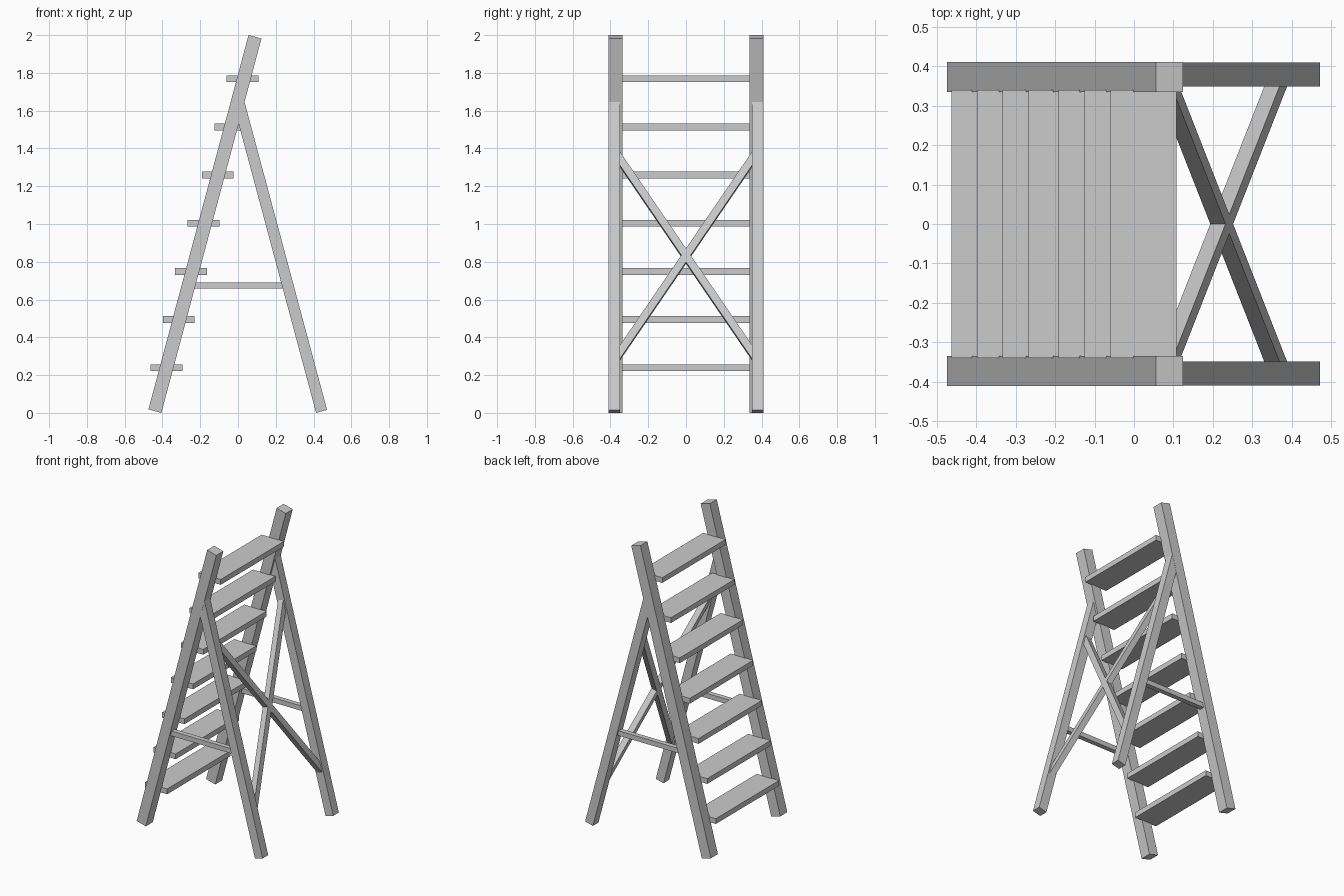
import bpy, bmesh
from math import radians, sin, cos, tan
from mathutils import Vector, Matrix

if "Cube" in bpy.data.objects:
    bpy.data.objects.remove(bpy.data.objects["Cube"])

TILT = radians(15)


def beam(name, p, q, width, depth, normal=(0, 1, 0), mirror=True):
    """Box from p to q; depth runs along normal, width across it."""
    p, q, n = Vector(p), Vector(q), Vector(normal).normalized()
    axis = (q - p).normalized()
    side = n.cross(axis)
    frame = Matrix((side, n, axis)).transposed().to_4x4()
    size = Matrix.Diagonal((width, depth, (q - p).length, 1))
    bm = bmesh.new()
    bmesh.ops.create_cube(bm, size=1, matrix=Matrix.Translation((p + q) / 2) @ frame @ size)
    mesh = bpy.data.meshes.new(name)
    bm.to_mesh(mesh)
    bm.free()
    obj = bpy.data.objects.new(name, mesh)
    bpy.context.collection.objects.link(obj)
    if mirror:
        mod = obj.modifiers.new("mirror", 'MIRROR')
        mod.use_axis = (False, True, False)
        mod.use_clip = False
        mod.use_mirror_merge = False
    return obj


def leg_x(z):
    """Centre line of the rear legs."""
    return 0.4425 - (z - 0.008) * tan(TILT)


# Front rails, leaning back to the top
beam("front_rail", (-0.44, 0.3725, 0.009), (0.09, 0.3725, 1.991), 0.071, 0.075)

# Rear legs, ending inside the rails
beam("rear_leg", (leg_x(0.008), 0.379, 0.008), (leg_x(1.652), 0.379, 1.652), 0.06, 0.06)

# Horizontal side braces
beam("side_brace", (-0.26, 0.379, 0.674), (0.26, 0.379, 0.674), 0.033, 0.033)

# Crossed braces between the rear legs
slope = (1.335 - 0.325) / 0.69
lo, hi = 0.83 - 0.375 * slope, 0.83 + 0.375 * slope
beam("cross_brace", (leg_x(lo), 0.375, lo), (leg_x(hi), -0.375, hi),
     0.041, 0.04, normal=(cos(TILT), 0, sin(TILT)))

# Steps
for i, x in enumerate((-0.462, -0.398, -0.333, -0.267, -0.191, -0.125, -0.06)):
    z = 0.239 + 0.255 * i
    beam(f"step_{i + 1}", (x + 0.084, -0.34, z), (x + 0.084, 0.34, z),
         0.168, 0.036, normal=(0, 0, 1), mirror=False)
